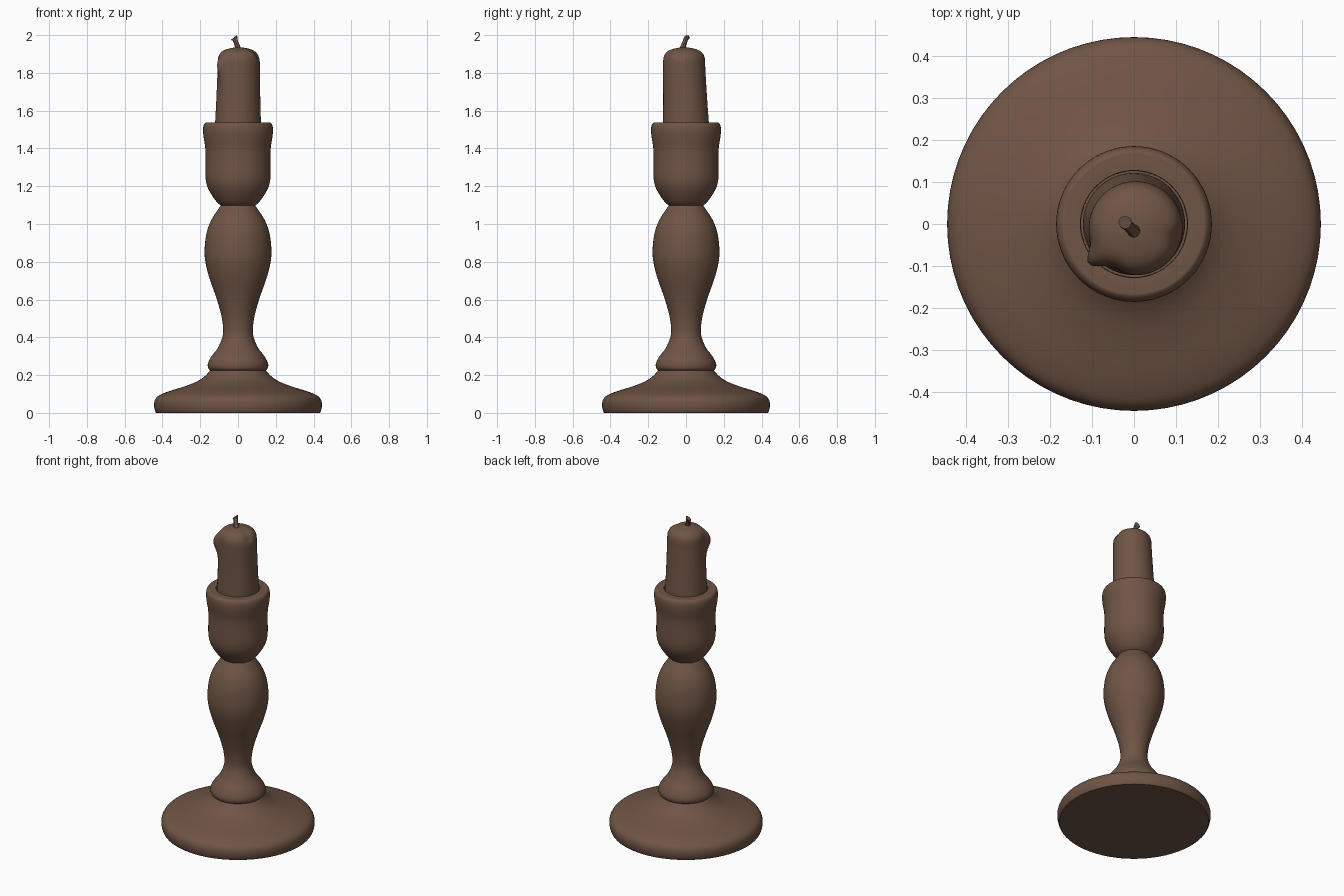
import bpy, bmesh, math
from mathutils import Vector

cube = bpy.data.objects.get("Cube")
if cube:
    bpy.data.objects.remove(cube, do_unlink=True)

brown = bpy.data.materials.new("dark brown")
brown.use_nodes = True
colour = (0.16, 0.09, 0.06, 1)
brown.diffuse_color = colour
brown.node_tree.nodes["Principled BSDF"].inputs["Base Color"].default_value = colour


def smooth_path(points, steps=4):
    """Catmull-Rom curve through (radius, height) points."""
    pts = [Vector(p) for p in points]
    pts = [pts[0]] + pts + [pts[-1]]
    out = []
    for a, b, c, d in zip(pts, pts[1:], pts[2:], pts[3:]):
        for i in range(steps):
            t = i / steps
            out.append(0.5 * (2 * b + (c - a) * t + (2 * a - 5 * b + 4 * c - d) * t * t
                              + (3 * b - a - 3 * c + d) * t ** 3))
    return out + [pts[-1]]


def finish(name, bm):
    bmesh.ops.recalc_face_normals(bm, faces=bm.faces)
    mesh = bpy.data.meshes.new(name)
    bm.to_mesh(mesh)
    bm.free()
    mesh.materials.append(brown)
    obj = bpy.data.objects.new(name, mesh)
    bpy.context.collection.objects.link(obj)
    bpy.ops.object.select_all(action='DESELECT')
    obj.select_set(True)
    bpy.context.view_layer.objects.active = obj
    bpy.ops.object.shade_smooth_by_angle(angle=math.radians(40))
    return obj


def lathe(name, points, warp=None, segments=72):
    """Turned part with closed ends; warp reshapes each point."""
    bm = bmesh.new()
    rings = []
    for r, z in smooth_path(points):
        ring = []
        for i in range(segments):
            a = math.tau * i / segments
            p = (r * math.cos(a), r * math.sin(a), z)
            ring.append(bm.verts.new(warp(*p) if warp else p))
        rings.append(ring)
    for low, high in zip(rings, rings[1:]):
        for i in range(segments):
            j = (i + 1) % segments
            bm.faces.new((low[i], low[j], high[j], high[i]))
    bm.faces.new(rings[0])
    bm.faces.new(rings[-1])
    return finish(name, bm)


# Foot
lathe("foot", [(.432, 0), (.438, .008), (.444, .035), (.441, .065), (.422, .09), (.37, .113),
               (.29, .138), (.22, .165), (.175, .195), (.148, .225), (.13, .245)])

# Turned stem with its collar
lathe("stem", [(.142, .222), (.157, .235), (.159, .262), (.14, .3), (.106, .345), (.083, .4),
               (.079, .45), (.089, .52), (.115, .61), (.15, .71), (.171, .79), (.177, .86),
               (.167, .95), (.142, 1.02), (.107, 1.075), (.086, 1.105)])

# Cup with a shallow socket
lathe("cup", [(.082, 1.093), (.108, 1.112), (.14, 1.155), (.163, 1.2), (.172, 1.25), (.172, 1.33),
              (.173, 1.4), (.182, 1.46), (.185, 1.495), (.182, 1.522), (.172, 1.536), (.16, 1.538),
              (.131, 1.538), (.127, 1.532), (.126, 1.48)])


def melt(x, y, z):
    """Lean the candle forward, add a wax drip and a worn notch."""
    t = max(0, min(1, (z - 1.53) / .3))
    angle = math.atan2(y, x)
    rim = min(1, math.hypot(x, y) / .11)
    drip = math.exp(-((angle + 2.5) / .2) ** 2 - ((z - 1.84) / .06) ** 2)
    flat = math.exp(-((angle + 2.02) / .25) ** 2) * t
    notch = math.exp(-((angle + .25) / .25) ** 2 - ((z - 1.9) / .025) ** 2)
    s = 1 + rim ** 3 * (.26 * drip - .05 * flat - .06 * notch)
    return (x * s + .004 * t, y * s - .01 * t, z - .012 * notch * rim)


# Candle
lathe("candle", [(.121, 1.485), (.121, 1.54), (.117, 1.64), (.114, 1.74), (.112, 1.82),
                 (.111, 1.865), (.105, 1.892), (.09, 1.912), (.065, 1.925), (.03, 1.933),
                 (.002, 1.936)], melt)

# Bent wick
bm = bmesh.new()
rings = []
for x, y, z, r in [(.004, -.02, 1.92, .018), (-.004, -.014, 1.945, .014),
                   (-.014, -.004, 1.97, .013), (-.021, .004, 1.987, .016)]:
    ring = []
    for i in range(8):
        a = math.tau * i / 8
        dx, dy = r * math.cos(a), r * math.sin(a)
        tilt = .8 * dx + .1 * dy if z > 1.98 else 0
        ring.append(bm.verts.new((x + dx, y + dy, z + tilt)))
    rings.append(ring)
for low, high in zip(rings, rings[1:]):
    for i in range(8):
        bm.faces.new((low[i], low[i - 1], high[i - 1], high[i]))
bm.faces.new(rings[0])
bm.faces.new(rings[-1])
finish("wick", bm)
